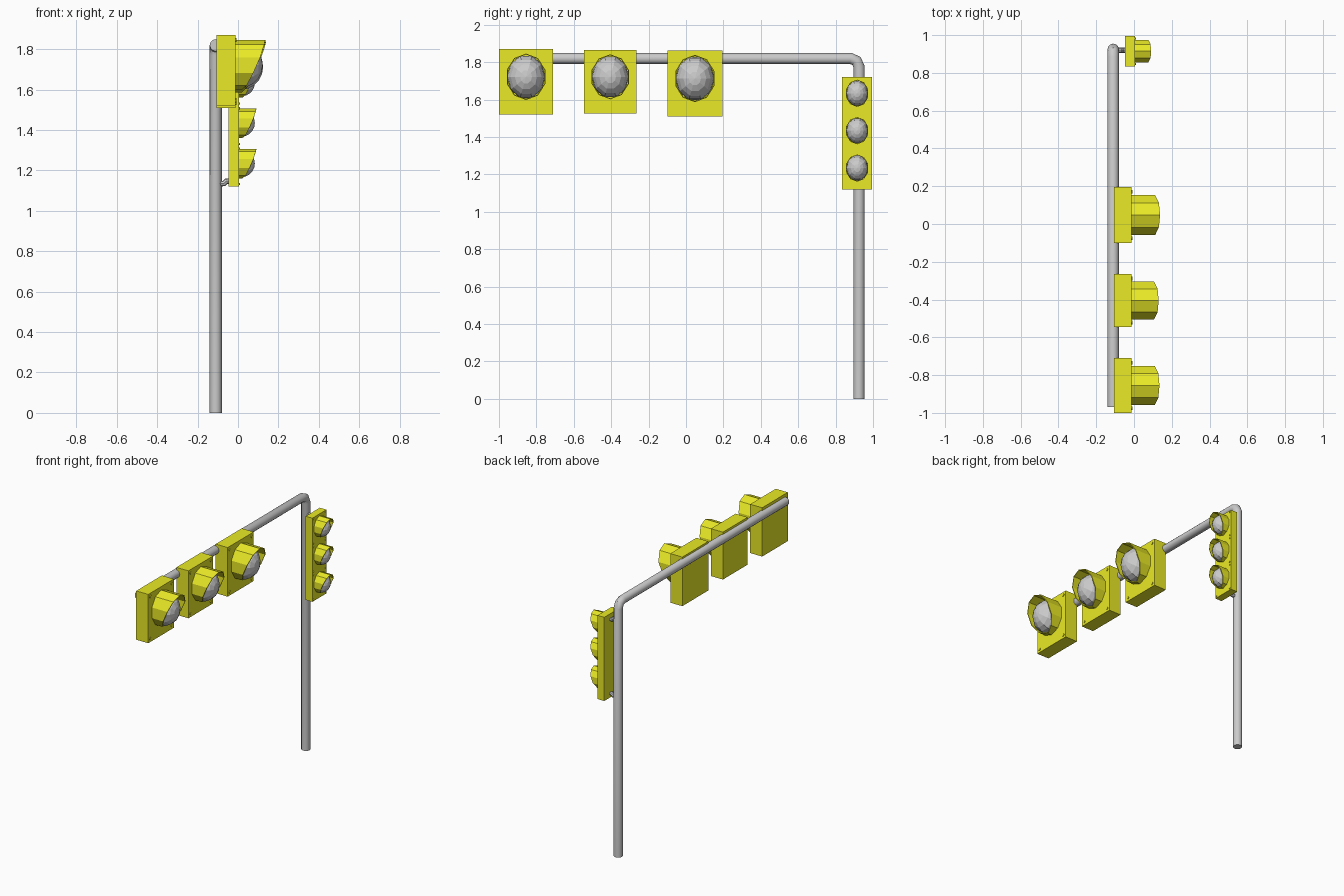
import bpy, bmesh
from math import sin, cos, pi
from mathutils import Matrix

if "Cube" in bpy.data.objects:
    bpy.data.objects.remove(bpy.data.objects["Cube"])

yellow = bpy.data.materials.new("signal_yellow")
yellow.diffuse_color = (0.82, 0.82, 0.02, 1)
yellow.use_nodes = True
yellow.node_tree.nodes["Principled BSDF"].inputs["Base Color"].default_value = yellow.diffuse_color


def finish(name, bm, mat=None):
    bmesh.ops.recalc_face_normals(bm, faces=bm.faces)
    me = bpy.data.meshes.new(name)
    bm.to_mesh(me)
    bm.free()
    ob = bpy.data.objects.new(name, me)
    bpy.context.collection.objects.link(ob)
    if mat:
        me.materials.append(mat)
    return ob


def pipe(name, points, radius, res=4):
    cu = bpy.data.curves.new(name, 'CURVE')
    cu.dimensions = '3D'
    cu.bevel_depth = radius
    cu.bevel_resolution = res
    cu.use_fill_caps = True
    sp = cu.splines.new('POLY')
    sp.points.add(len(points) - 1)
    for p, co in zip(sp.points, points):
        p.co = (*co, 1)
    tmp = bpy.data.objects.new(name, cu)
    bpy.context.collection.objects.link(tmp)
    bpy.ops.object.select_all(action='DESELECT')
    tmp.select_set(True)
    bpy.context.view_layer.objects.active = tmp
    bpy.ops.object.convert(target='MESH')
    bpy.ops.object.shade_smooth_by_angle(angle=0.6)


def signal(name, x0, x1, y0, y1, z0, z1, lens_z, ry, rz, length, bolt):
    yc = (y0 + y1) / 2
    # housing box with four corner bolts
    bm = bmesh.new()
    bmesh.ops.create_cube(bm, size=1, matrix=Matrix.Translation(
        ((x0 + x1) / 2, yc, (z0 + z1) / 2)) @ Matrix.Diagonal((x1 - x0, y1 - y0, z1 - z0, 1)))
    finish(name + "_housing", bm, yellow)
    bm = bmesh.new()
    inset = bolt * 2.4
    for y in (y0 + inset, y1 - inset):
        for z in (z0 + inset, z1 - inset):
            bmesh.ops.create_cone(bm, cap_ends=True, segments=8, radius1=bolt, radius2=bolt,
                                  depth=0.008, matrix=Matrix.Translation((x1 + 0.001, y, z))
                                  @ Matrix.Rotation(pi / 2, 4, 'Y'))
    finish(name + "_bolts", bm, yellow)

    # ten sided visor, long at the top and short underneath
    reach = [1, 0.96, 0.83, 0.6, 0.38, 0.2]
    bm = bmesh.new()
    rings = []
    for i in range(10):
        a = i * pi / 5
        far = length * reach[min(i, 10 - i)]
        y, z = yc + ry * sin(a), lens_z + rz * cos(a)
        rings.append((bm.verts.new((x1 - 0.003, y, z)), bm.verts.new((x1 + far, y, z))))
    for i in range(10):
        a, b = rings[i], rings[(i + 1) % 10]
        bm.faces.new((a[0], b[0], b[1], a[1]))
    visor = finish(name + "_visor", bm, yellow)
    mod = visor.modifiers.new("thickness", 'SOLIDIFY')
    mod.thickness = ry * 0.05
    mod.offset = -1

    # faceted bulging lens, pole facing forward
    bm = bmesh.new()
    bmesh.ops.create_uvsphere(bm, u_segments=10, v_segments=10, radius=1,
                              matrix=Matrix.Translation((x1 + length * 0.17, yc, lens_z))
                              @ Matrix.Diagonal((length * 0.74, ry * 0.95, rz * 0.95, 1))
                              @ Matrix.Rotation(pi / 2, 4, 'Y'))
    # keep the back of the lens inside the housing
    for v in bm.verts:
        v.co.x = max(v.co.x, x1 - 0.02)
    bmesh.ops.remove_doubles(bm, verts=bm.verts, dist=0.0005)
    finish(name + "_lens", bm)


# pole with bent overhead arm
pipe("pole_and_arm", [(-0.11, 0.925, 0), (-0.11, 0.925, 1.775), (-0.11, 0.912, 1.807),
                      (-0.11, 0.88, 1.82), (-0.11, -0.97, 1.82)], 0.03)

# three large signals on the arm
for n, (y0, y1, z0, z1, lz, s) in enumerate([(-1.0, -0.71, 1.52, 1.87, 1.722, 1),
                                            (-0.545, -0.265, 1.525, 1.865, 1.722, 0.97),
                                            (-0.10, 0.195, 1.51, 1.862, 1.713, 1.02)]):
    signal("arm_signal_%d" % (n + 1), -0.107, -0.012, y0, y1, z0, z1,
           lz, 0.108 * s, 0.124 * s, 0.147 * s, 0.01)

# three small signals stacked on the pole
for n in range(3):
    z = 1.12 + 0.2 * n
    signal("pole_signal_%d" % (n + 1), -0.048, 0.005, 0.835, 0.995, z, z + 0.2,
           z + 0.114, 0.062, 0.073, 0.086, 0.005)

# bent brackets holding the small stack
for name, z, d in (("lower_bracket", 1.135, 0.012), ("upper_bracket", 1.69, -0.012)):
    pipe(name, [(-0.11, 0.92, z), (-0.07, 0.92, z), (-0.058, 0.92, z + d),
                (-0.04, 0.92, z + d)], 0.014, 2)
